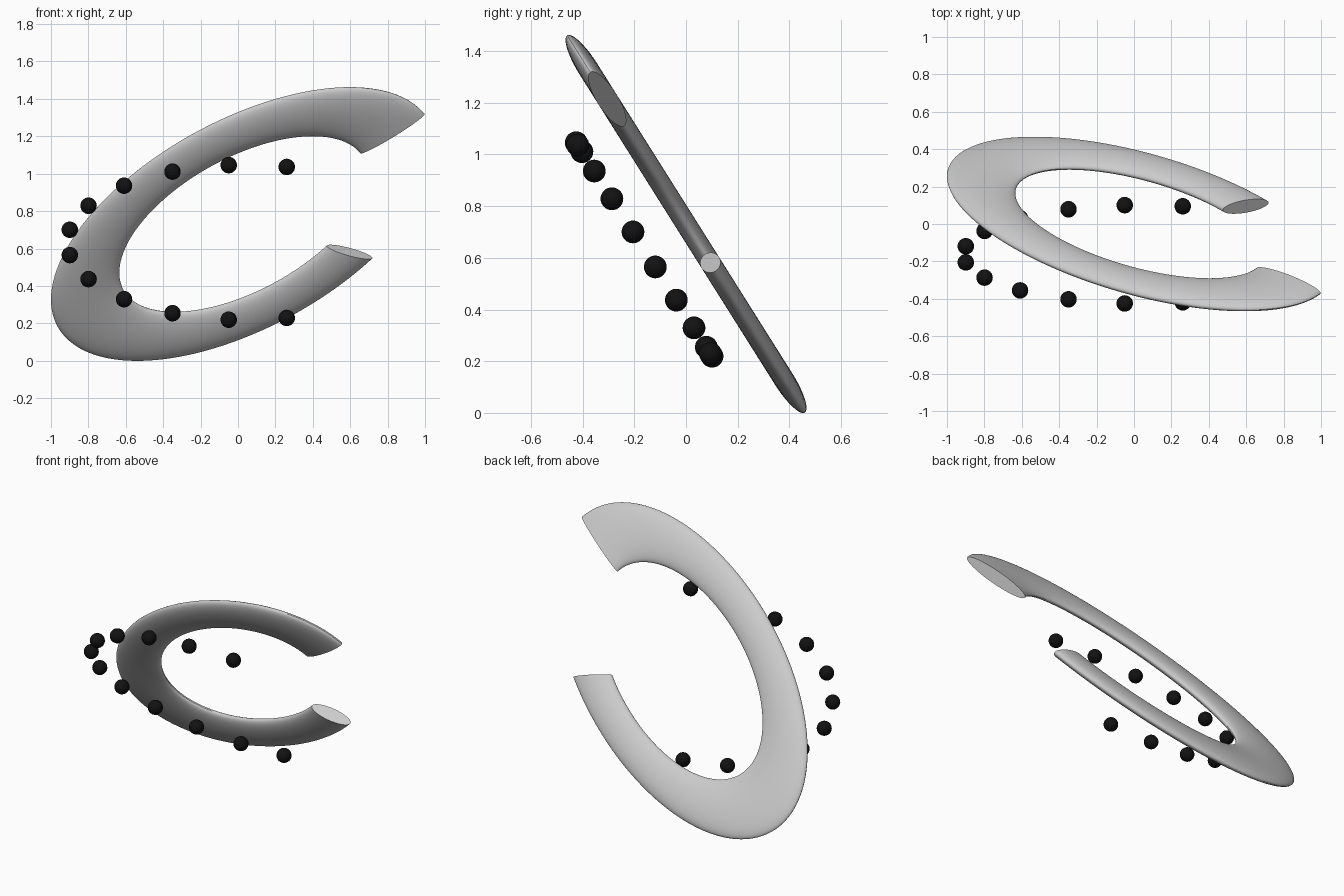
import bpy, bmesh
from math import sin, cos, pi, radians
from mathutils import Vector

if "Cube" in bpy.data.objects:
    bpy.data.objects.remove(bpy.data.objects["Cube"])

SLOPE = -0.63                                  # y change per z in the leaning plane
NORMAL = Vector((0, 1, -SLOPE)).normalized()   # across the leaning plane
SKEW = radians(56.4)
SEGS, SIDES = 160, 40


def finish(name, bm):
    bmesh.ops.recalc_face_normals(bm, faces=bm.faces)
    mesh = bpy.data.meshes.new(name)
    bm.to_mesh(mesh)
    bm.free()
    obj = bpy.data.objects.new(name, mesh)
    bpy.context.collection.objects.link(obj)
    bpy.ops.object.select_all(action='DESELECT')
    obj.select_set(True)
    bpy.context.view_layer.objects.active = obj
    bpy.ops.object.shade_smooth_by_angle(angle=radians(35))
    return obj


# Open leaning ring: a skewed, flattened partial torus
bm = bmesh.new()
rings = []
for i in range(SEGS + 1):
    t = radians(20 + (312 - 20) * i / SEGS)
    spoke = Vector((1.03 * cos(t), 0.73 * SLOPE * cos(t - SKEW), 0.73 * cos(t - SKEW)))
    ring = []
    for j in range(SIDES):
        p = 2 * pi * j / SIDES
        co = Vector((0.03, 0, 0.731)) + spoke * (0.8225 + 0.1775 * cos(p)) + NORMAL * 0.04 * sin(p)
        ring.append(bm.verts.new(co))
    rings.append(ring)
for a, b in zip(rings, rings[1:]):
    for j in range(SIDES):
        k = (j + 1) % SIDES
        bm.faces.new((a[j], a[k], b[k], b[j]))
bm.faces.new(rings[0])
bm.faces.new(rings[-1])
finish("open_ring", bm)

# Row of black beads on a parallel arc in front
black = bpy.data.materials.new("black")
black.diffuse_color = (0.006, 0.006, 0.006, 1)
black.use_nodes = True
black.node_tree.nodes["Principled BSDF"].inputs["Base Color"].default_value = black.diffuse_color
for i in range(12):
    a = radians(18.8) * (i - 5.5)
    z = 0.415 * sin(a)
    bm = bmesh.new()
    bmesh.ops.create_uvsphere(bm, u_segments=32, v_segments=16, radius=0.044)
    bead = finish(f"bead_{i + 1}", bm)
    bead.location = (0.04 - 0.952 * cos(a), -0.162 - 0.636 * z, 0.6325 + z)
    bead.data.materials.append(black)
